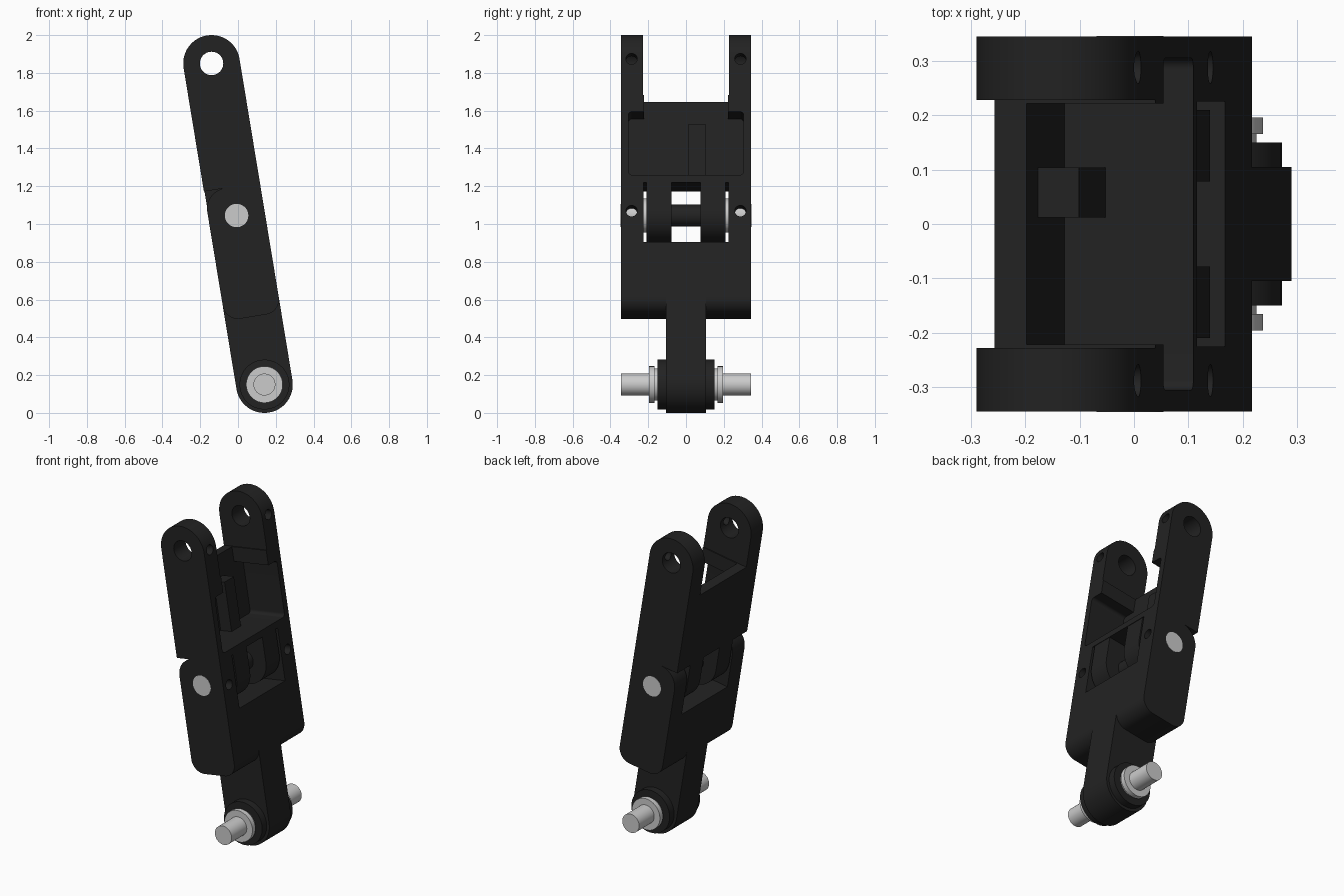
import bpy, bmesh, math
from mathutils import Matrix

if "Cube" in bpy.data.objects:
    bpy.data.objects.remove(bpy.data.objects["Cube"])

# Everything is modelled upright (x = thickness, z = along link), then tilted
R, L = 0.15, 1.723
TILT = Matrix.Translation((0.14, 0, 0.15)) @ Matrix.Rotation(-math.asin(0.28 / L), 4, 'Y')

dark = bpy.data.materials.new("dark_metal")
dark.diffuse_color = (0.016, 0.016, 0.016, 1)
dark.use_nodes = True
dark.node_tree.nodes["Principled BSDF"].inputs["Base Color"].default_value = dark.diffuse_color


def rect(a0, a1, b0, b1, radii=(0, 0, 0, 0), n=14):
    """Rectangle outline; radii ordered low-left, low-right, top-right, top-left."""
    pts = []
    for k, (a, b, sa, sb) in enumerate([(a0, b0, 1, 1), (a1, b0, -1, 1), (a1, b1, -1, -1), (a0, b1, 1, -1)]):
        r = radii[k]
        if r == 0:
            pts.append((a, b))
            continue
        for i in range(n + 1):
            t = math.pi + k * math.pi / 2 + i / n * math.pi / 2
            pts.append((a + sa * r + r * math.cos(t), b + sb * r + r * math.sin(t)))
    return pts


def circle(z, r, a=0, n=48):
    return [(a + r * math.cos(2 * math.pi * i / n), z + r * math.sin(2 * math.pi * i / n)) for i in range(n)]


def prism(name, pts, c0, c1, axis='Y'):
    """Extrude an outline along y (outline in x,z) or along x (outline in y,z)."""
    bm = bmesh.new()
    put = (lambda p, c: (p[0], c, p[1])) if axis == 'Y' else (lambda p, c: (c, p[0], p[1]))
    lo = [bm.verts.new(put(p, c0)) for p in pts]
    hi = [bm.verts.new(put(p, c1)) for p in pts]
    bm.faces.new(lo)
    bm.faces.new(hi[::-1])
    for i in range(len(pts)):
        j = (i + 1) % len(pts)
        bm.faces.new((lo[i], hi[i], hi[j], lo[j]))
    bmesh.ops.recalc_face_normals(bm, faces=bm.faces)
    me = bpy.data.meshes.new(name)
    bm.to_mesh(me)
    bm.free()
    ob = bpy.data.objects.new(name, me)
    bpy.context.collection.objects.link(ob)
    return ob


def combine(ob, other, op):
    m = ob.modifiers.new("bool", 'BOOLEAN')
    m.operation, m.solver, m.object = op, 'EXACT', other
    me = bpy.data.meshes.new_from_object(ob.evaluated_get(bpy.context.evaluated_depsgraph_get()))
    ob.modifiers.clear()
    ob.data = me
    bpy.data.objects.remove(other)


def cut(ob, *args):
    combine(ob, prism("cutter", *args), 'DIFFERENCE')


def add(ob, *args):
    combine(ob, prism("piece", *args), 'UNION')


MID, SEAM = 0.907, 1.06
E = R - 0.0002

# Lower link: clevis body, window, stem and hub
lower = prism("lower_link", rect(-R, R, 0.365, SEAM, (0.08, 0.08, 0, 0.11)), -0.345, 0.345)
cut(lower, rect(-0.225, 0.225, 0.74, 1.2), -0.3, 0.3, 'X')
add(lower, rect(-R, R, -R, 0.55, (E, E, 0, 0)), -0.105, 0.105)
add(lower, circle(0, 0.132), -0.15, 0.15)
for s in (-1, 1):
    cut(lower, circle(MID, 0.03, s * 0.288, 20), 0.05, 0.3, 'X')

# Upper link: fork arms, web, pocket, rib and knuckles
upper = prism("upper_link", rect(-R, R, SEAM, L + R, (0, 0, E, E)), -0.345, 0.345)
cut(upper, rect(-0.228, 0.228, 1.53, 2.0), -0.3, 0.3, 'X')
cut(upper, rect(-0.222, 0.222, 1.1, 1.7, (0.02, 0.02, 0, 0)), -0.09, 0.3, 'X')
cut(upper, rect(-0.305, 0.305, 1.1, 1.44, (0.02,) * 4), -0.09, 0.3, 'X')
cut(upper, circle(L, 0.062), -0.5, 0.5)
add(upper, rect(0.012, 0.104, 1.08, 1.40), -0.11, -0.014, 'X')
for s in (-1, 1):
    cut(upper, circle(L, 0.03, s * 0.288, 20), 0.0, 0.3, 'X')
    y0, y1 = sorted((s * 0.078, s * 0.21))
    add(upper, rect(-0.147, 0.147, MID - 0.147, 1.08, (0.1468, 0.1468, 0, 0)), y0, y1)

# Pivot sleeve between the knuckles
sleeve = prism("pivot_sleeve", circle(MID, 0.058), -0.1, 0.1)

metal = []
for s, side in ((-1, "front"), (1, "back")):
    def part(name, z, r, a, b):
        return prism(name + "_" + side, circle(z, r), *sorted((s * a, s * b)))
    # Middle pivot pins and washers, lower pin with stepped collar
    metal += [part("pivot_pin", MID, 0.062, 0.09, 0.346),
              part("pivot_washer", MID, 0.09, 0.208, 0.227),
              part("collar_neck", 0, 0.085, 0.145, 0.168),
              part("collar", 0, 0.097, 0.166, 0.196),
              part("lower_pin", 0, 0.058, 0.19, 0.345)]

# Shading, colour and final tilt
for ob in [lower, upper, sleeve] + metal:
    if ob not in metal:
        ob.data.materials.clear()
        ob.data.materials.append(dark)
    ob.data.shade_smooth()
    ob.data.set_sharp_from_angle(angle=math.radians(30))
    ob.matrix_world = TILT
